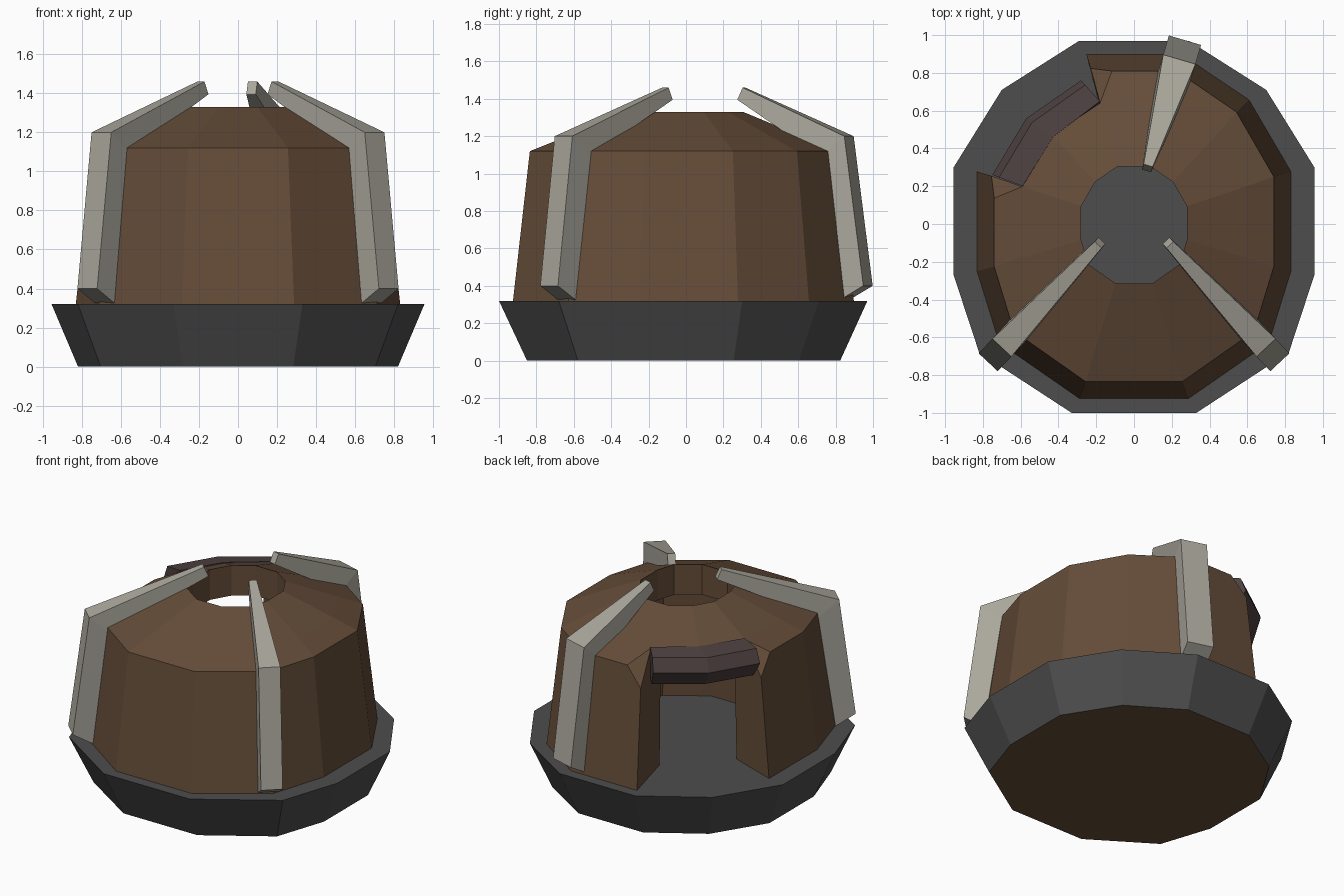
import bpy, bmesh
from mathutils import Vector

if "Cube" in bpy.data.objects:
    bpy.data.objects.remove(bpy.data.objects["Cube"])


def mat(name, c):
    m = bpy.data.materials.new(name)
    m.diffuse_color = (*c, 1)
    m.use_nodes = True
    m.node_tree.nodes["Principled BSDF"].inputs["Base Color"].default_value = m.diffuse_color
    return m


CLAY = mat("clay", (0.13, 0.074, 0.041))
STONE = mat("stone", (0.075, 0.075, 0.075))
BONE = mat("bone", (0.40, 0.385, 0.33))
BEAM = mat("beam", (0.075, 0.052, 0.052))


def finish(name, bm, *mats):
    bmesh.ops.recalc_face_normals(bm, faces=bm.faces[:])
    me = bpy.data.meshes.new(name)
    bm.to_mesh(me)
    bm.free()
    for m in mats:
        me.materials.append(m)
    ob = bpy.data.objects.new(name, me)
    bpy.context.collection.objects.link(ob)
    return ob


# Shared 12-sided outline, counter-clockwise from the right
half = [(0.955, -0.27), (0.955, 0.30), (0.70, 0.71), (0.29, 0.97)]
low = [(0.33, -1.0), (0.82, -0.68)]
right = low + half
OUT = right + [(-x, y) for x, y in reversed(right)]
N = 12


def ring(bm, sx, sy, z):
    return [bm.verts.new((x * sx, y * sy, z)) for x, y in OUT]


def band(bm, a, b, i):
    j = (i + 1) % N
    bm.faces.new((a[i], a[j], b[j], b[i]))


# Flared stone base with a clay underside
bm = bmesh.new()
a, b = ring(bm, 0.858, 0.85, 0), ring(bm, 1, 1, 0.32)
for i in range(N):
    band(bm, a, b, i)
bm.faces.new(a).material_index = 1
bm.faces.new(b)
finish("base", bm, STONE, CLAY)

# Hollow clay body with a smoke hole and a doorway over two sides
bm = bmesh.new()
foot = ring(bm, 0.87, 0.925, 0.32)
shoulder = ring(bm, 0.775, 0.835, 1.12)
cut = ring(bm, 0.62, 0.66, 1.19)
hole = ring(bm, 0.293, 0.315, 1.33)
throat = ring(bm, 0.293, 0.315, 1.12)
ceiling = ring(bm, 0.50, 0.50, 1.05)
floor = ring(bm, 0.52, 0.52, 0.32)
D0, D1 = 6, 8                      # doorway edges on the outline
for i in range(N):
    j = (i + 1) % N
    band(bm, hole, throat, i)
    band(bm, throat, ceiling, i)
    if D0 <= i < D1:
        band(bm, cut, hole, i)
        band(bm, cut, ceiling, i)
        continue
    band(bm, ceiling, floor, i)
    band(bm, floor, foot, i)
    if i == D0 - 1 or i == D1:
        continue
    band(bm, foot, shoulder, i)
    band(bm, shoulder, cut, i)
    band(bm, cut, hole, i)
# Door jambs with a chamfered upper corner
for k, n in ((D0, D0 - 1), (D1, D1 + 1)):
    lower = bm.verts.new(foot[k].co.lerp(shoulder[k].co, 0.84))
    side = bm.verts.new(shoulder[k].co.lerp(shoulder[n].co, 0.24))
    bm.faces.new((foot[k], foot[n], shoulder[n], side, lower))
    bm.faces.new((side, shoulder[n], cut[n], cut[k]))
    bm.faces.new((cut[k], cut[n], hole[n], hole[k]))
    bm.faces.new((lower, side, cut[k]))
    bm.faces.new((foot[k], lower, cut[k], ceiling[k], floor[k]))
bmesh.ops.delete(bm, geom=[v for v in bm.verts if not v.link_faces], context='VERTS')
finish("body", bm, CLAY)

# Beam over the doorway: one section swept through three stations
bm = bmesh.new()
stations = [((-0.18, 0.65), (-0.28, 0.76)), ((-0.43, 0.46), (-0.57, 0.56)),
            ((-0.59, 0.20), (-0.75, 0.26))]
section = [(0, 1.20), (0.78, 1.18), (1, 1.09), (0.55, 0.98), (-0.1, 0.98)]
rows = []
for p, q in stations:
    p, q = Vector(p), Vector(q)
    rows.append([bm.verts.new((*p.lerp(q, f), z)) for f, z in section])
for r, s in zip(rows, rows[1:]):
    for i in range(5):
        j = (i + 1) % 5
        bm.faces.new((r[i], r[j], s[j], s[i]))
bm.faces.new(rows[0])
bm.faces.new(rows[-1])
finish("door_lintel", bm, BEAM)


# Bent, tapering ribs that lean over the smoke hole
def rib(name, outer, tip, w):
    outer, tip = Vector(outer), Vector(tip)
    d = (tip - outer).normalized()
    t = Vector((-d.y, d.x))
    L = (tip - outer).length
    prof = [(0, 0.40, w), (0.106, 1.20, w), (L, 1.46, 0.05),
            (L + 0.03, 1.395, 0.05), (0.24, 1.09, w), (0.13, 0.325, w)]
    bm = bmesh.new()
    sides = [[bm.verts.new((*(outer + d * s + t * (g * wd / 2)), z))
              for s, z, wd in prof] for g in (-1, 1)]
    A, B = sides
    for i in range(6):
        j = (i + 1) % 6
        bm.faces.new((A[i], A[j], B[j], B[i]))
    for S in sides:                # split each side at the bend
        bm.faces.new((S[0], S[1], S[4], S[5]))
        bm.faces.new((S[1], S[2], S[3], S[4]))
    finish(name, bm, BONE)


rib("rib_front_right", (0.772, -0.732), (0.19, -0.11), 0.138)
rib("rib_front_left", (-0.772, -0.732), (-0.19, -0.11), 0.138)
rib("rib_back", (0.27, 0.973), (0.075, 0.31), 0.178)
